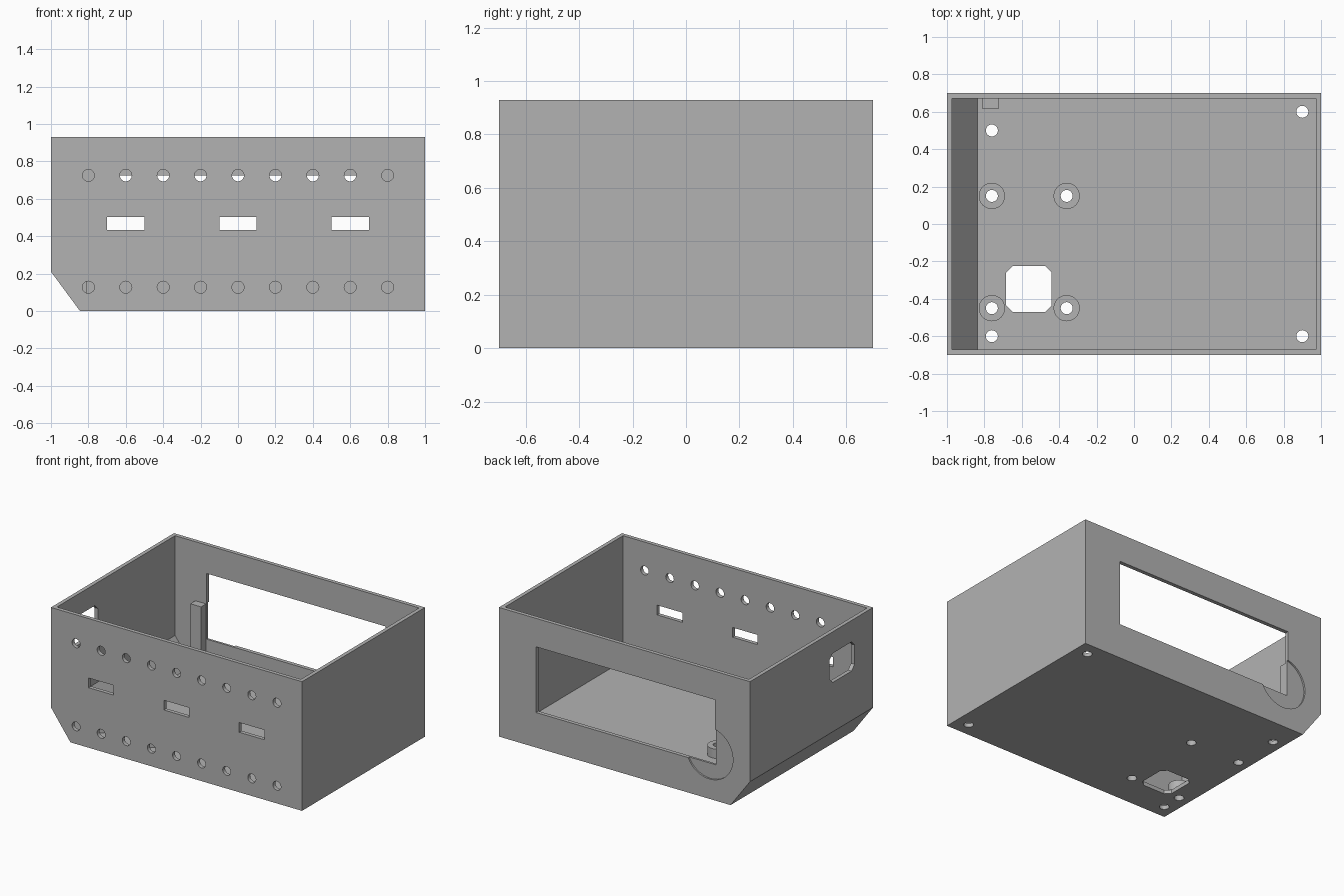
import bpy, bmesh, math
from mathutils import Matrix, Vector

if "Cube" in bpy.data.objects:
    bpy.data.objects.remove(bpy.data.objects["Cube"])

grey = bpy.data.materials.new("matte grey")
grey.diffuse_color = (0.45, 0.45, 0.45, 1)
grey.use_nodes = True
grey.node_tree.nodes["Principled BSDF"].inputs["Base Color"].default_value = grey.diffuse_color

WALL, H = 0.028, 0.93


def prism(bm, pts, axis, a, b):
    """Extrude a 2D outline from a to b along an axis."""
    place = {'X': lambda u, v, w: (w, u, v),
             'Y': lambda u, v, w: (u, w, v),
             'Z': lambda u, v, w: (u, v, w)}[axis]
    lo = [bm.verts.new(place(u, v, a)) for u, v in pts]
    hi = [bm.verts.new(place(u, v, b)) for u, v in pts]
    n = len(pts)
    faces = [bm.faces.new(lo), bm.faces.new(hi)]
    for i in range(n):
        j = (i + 1) % n
        faces.append(bm.faces.new((lo[i], lo[j], hi[j], hi[i])))
    bmesh.ops.recalc_face_normals(bm, faces=faces)


def circle(u, v, r, n=32):
    return [(u + r * math.cos(2 * math.pi * i / n),
             v + r * math.sin(2 * math.pi * i / n)) for i in range(n)]


def rect(u0, v0, u1, v1, c=0):
    if not c:
        return [(u0, v0), (u1, v0), (u1, v1), (u0, v1)]
    return [(u0 + c, v0), (u1 - c, v0), (u1, v0 + c), (u1, v1 - c),
            (u1 - c, v1), (u0 + c, v1), (u0, v1 - c), (u0, v0 + c)]


def make(name, prisms):
    bm = bmesh.new()
    for p in prisms:
        prism(bm, *p)
    me = bpy.data.meshes.new(name)
    bm.to_mesh(me)
    bm.free()
    ob = bpy.data.objects.new(name, me)
    me.materials.append(grey)
    bpy.context.collection.objects.link(ob)
    return ob


def cut(ob, prisms):
    cutter = make("cutter", prisms)
    cutter.hide_render = True
    mod = ob.modifiers.new("cut", 'BOOLEAN')
    mod.operation, mod.solver, mod.object = 'DIFFERENCE', 'EXACT', cutter
    bpy.context.view_layer.objects.active = ob
    bpy.ops.object.modifier_apply(modifier=mod.name)
    bpy.data.objects.remove(cutter)


def smooth(ob):
    bpy.ops.object.select_all(action='DESELECT')
    ob.select_set(True)
    bpy.context.view_layer.objects.active = ob
    bpy.ops.object.shade_smooth_by_angle(angle=math.radians(30))


# Open-topped shell with one slanted lower edge
outer = [(-0.845, 0), (1, 0), (1, H), (-1, H), (-1, 0.21)]
inner = [(-0.836, WALL), (1 - WALL, WALL), (1 - WALL, 1.1),
         (-1 + WALL, 1.1), (-1 + WALL, 0.212)]
shell = make("enclosure_shell", [(outer, 'Y', -0.7, 0.7)])
cut(shell, [(inner, 'Y', -0.7 + WALL, 0.7 - WALL)])

# Front wall: two rows of round holes and three slots
front = [(circle(-0.8 + 0.2 * i, z, 0.032), 'Y', -0.8, -0.6)
         for i in range(9) for z in (0.127, 0.725)]
front += [(rect(x - 0.1, 0.432, x + 0.1, 0.502), 'Y', -0.8, -0.6)
          for x in (-0.6, 0, 0.6)]
cut(shell, front)

# Back wall: shallow round recess, then the large window
cut(shell, [(circle(-0.677, 0.33, 0.187, 64), 'Y', 0.688, 0.8)])
cut(shell, [(rect(-0.72, 0.252, 0.705, 0.725), 'Y', 0.6, 0.8)])

# Side wall and floor: cable openings with clipped corners
cut(shell, [(rect(-0.49, 0.565, -0.205, 0.775, 0.035), 'X', -1.1, -0.9)])
cut(shell, [(rect(-0.685, -0.47, -0.44, -0.225, 0.035), 'Z', -0.1, 0.1)])

# Floor: screw holes, including those under the standoffs
standoffs = [(x, y) for x in (-0.76, -0.36) for y in (-0.45, 0.15)]
screws = [(-0.76, 0.5), (-0.76, -0.6), (0.9, 0.6), (0.9, -0.6)]
cut(shell, [(circle(x, y, 0.032), 'Z', -0.1, 0.2) for x, y in standoffs + screws])
smooth(shell)

# Drilled standoffs
for x, y in standoffs:
    post = make("standoff", [(circle(x, y, 0.07, 48), 'Z', WALL, 0.095)])
    cut(post, [(circle(x, y, 0.032), 'Z', -0.1, 0.2)])
    smooth(post)

# Square support post beside the window
make("support_post", [(rect(-0.81, 0.615, -0.725, 0.7 - WALL), 'Z', WALL, 0.505)])
